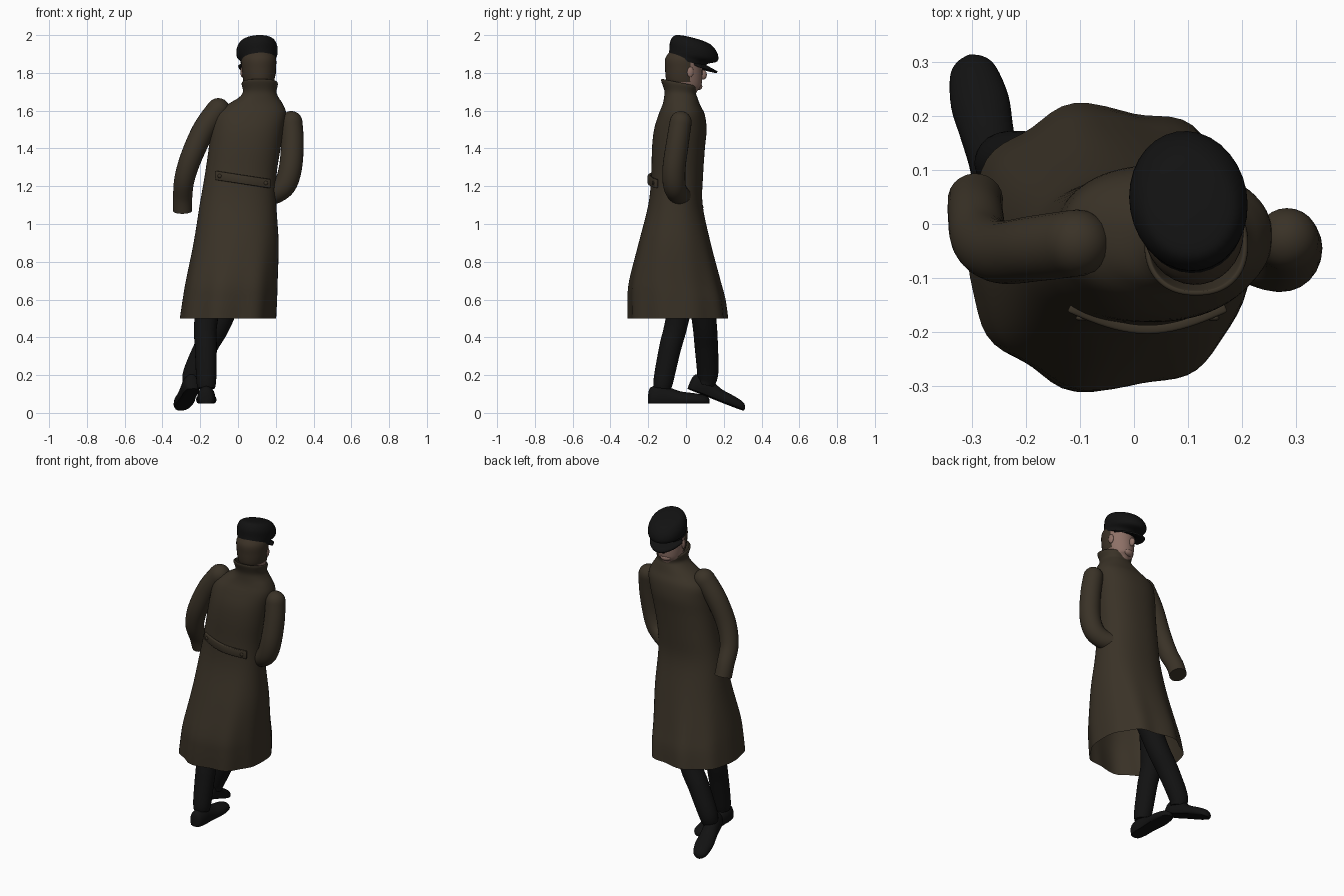
import bpy, bmesh, math
from mathutils import Vector, Matrix, Euler

cube = bpy.data.objects.get("Cube")
if cube:
    bpy.data.objects.remove(cube, do_unlink=True)


def material(name, rgb):
    m = bpy.data.materials.new(name)
    m.use_nodes = True
    m.diffuse_color = (*rgb, 1)
    bsdf = m.node_tree.nodes["Principled BSDF"]
    bsdf.inputs["Base Color"].default_value = (*rgb, 1)
    bsdf.inputs["Roughness"].default_value = 0.8
    return m


COAT = material("olive brown wool", (0.042, 0.032, 0.020))
BLACK = material("black cloth", (0.006, 0.006, 0.006))
SKIN = material("skin", (0.27, 0.165, 0.135))
HAIR = material("brown hair", (0.045, 0.032, 0.020))


def spline(keys, steps):
    """Smooth curve through tuples of any length."""
    k = [Vector(p) for p in keys]
    k = [k[0]] + k + [k[-1]]
    out = []
    for a, b, c, d in zip(k, k[1:], k[2:], k[3:]):
        for i in range(steps):
            t = i / steps
            out.append((b * 2 + (c - a) * t + (a * 2 - b * 5 + c * 4 - d) * t**2
                        + (b * 3 - a - c * 3 + d) * t**3) * 0.5)
    return out + [k[-1]]


def finish(name, bm, mats, matrix=None, angle=50):
    bmesh.ops.recalc_face_normals(bm, faces=bm.faces)
    if matrix:
        bm.transform(matrix)
    me = bpy.data.meshes.new(name)
    bm.to_mesh(me)
    bm.free()
    ob = bpy.data.objects.new(name, me)
    bpy.context.collection.objects.link(ob)
    for m in mats:
        me.materials.append(m)
    bpy.ops.object.select_all(action="DESELECT")
    ob.select_set(True)
    bpy.context.view_layer.objects.active = ob
    bpy.ops.object.shade_smooth_by_angle(angle=math.radians(angle))
    return ob


def skin_rings(rings, start=True, end=True, closed=True):
    """Bridge rings of points into a surface, with optional end caps."""
    bm = bmesh.new()
    vs = [[bm.verts.new(p) for p in r] for r in rings]
    n = len(vs[0])
    for a, b in zip(vs, vs[1:]):
        for i in range(n if closed else n - 1):
            j = (i + 1) % n
            bm.faces.new((a[i], a[j], b[j], b[i]))
    if start:
        bm.faces.new(vs[0][::-1])
    if end:
        bm.faces.new(vs[-1])
    return bm


def angles(n):
    return [-math.pi + 2 * math.pi * i / n for i in range(n)]


def ellipse(z, cx, cy, rx, ry, n=32):
    return [Vector((cx + rx * math.cos(t), cy + ry * math.sin(t), z)) for t in angles(n)]


def tube(name, keys, mat, round_start=False, round_end=False, n=24):
    """Round limb along (x, y, z, radius) keys."""
    pts = spline(keys, 6)

    def dome(tip, inner):
        d = (tip.xyz - inner.xyz).normalized()
        return [Vector((*(tip.xyz + d * tip.w * math.sin(a)), tip.w * math.cos(a)))
                for a in (0.3, 0.6, 0.9, 1.2, 1.45)]
    if round_end:
        pts = pts + dome(pts[-1], pts[-2])
    if round_start:
        pts = dome(pts[0], pts[1])[::-1] + pts
    rings, side, last = [], Vector((1, 0, 0)), len(pts) - 1
    for i, p in enumerate(pts):
        d = (pts[min(i + 1, last)].xyz - pts[max(i - 1, 0)].xyz).normalized()
        side = (side - d * side.dot(d)).normalized()
        up = d.cross(side)
        rings.append([p.xyz + (side * math.cos(t) + up * math.sin(t)) * p.w for t in angles(n)])
    return finish(name, skin_rings(rings), [mat])


# Long coat: z, centre x, centre y, half width, half depth, hem flare, collar tilt
coat_keys = [
    (0.50, -0.053, -0.043, 0.255, 0.260, 1, 0), (0.60, -0.043, -0.050, 0.250, 0.255, 0.8, 0),
    (0.70, -0.033, -0.059, 0.243, 0.239, 0.6, 0), (0.90, -0.010, -0.060, 0.225, 0.190, 0.2, 0),
    (1.10, 0.000, -0.056, 0.203, 0.144, 0, 0), (1.25, 0.013, -0.047, 0.190, 0.137, 0, 0),
    (1.40, 0.035, -0.040, 0.190, 0.140, 0, 0), (1.50, 0.050, -0.030, 0.192, 0.139, 0, 0),
    (1.58, 0.065, -0.023, 0.190, 0.122, 0, 0), (1.63, 0.090, -0.025, 0.150, 0.100, 0, 0),
    (1.67, 0.110, -0.028, 0.105, 0.088, 0, 0), (1.70, 0.115, -0.031, 0.089, 0.084, 0, 0.1),
    (1.74, 0.115, -0.037, 0.096, 0.095, 0, 0.2), (1.75, 0.115, -0.037, 0.090, 0.089, 0, 0.2),
    (1.74, 0.115, -0.037, 0.084, 0.084, 0, 0.2), (1.68, 0.115, -0.031, 0.074, 0.076, 0, 0.1)]


def coat_ring(k):
    z, cx, cy, rx, ry, flare, tilt = k
    ring = []
    for t in angles(72):
        c, s = math.cos(t), math.sin(t)
        x = math.copysign(abs(c) ** 0.88, c)
        y = math.copysign(abs(s) ** 0.88, s)
        fold = 1 + 0.04 * flare * math.cos(8 * abs(t) - 7.8) * abs(s)
        ring.append(Vector((cx + rx * x * fold, cy + ry * y * fold, z - tilt * ry * y)))
    return ring


finish("coat", skin_rings([coat_ring(k) for k in spline(coat_keys, 4)], False, False), [COAT])

# Sleeves: one hanging, one with its end tucked into the pocket
tube("right_sleeve", [(-0.105, -0.035, 1.605, 0.062), (-0.18, -0.045, 1.50, 0.061),
                      (-0.245, -0.052, 1.36, 0.058), (-0.283, -0.03, 1.24, 0.054),
                      (-0.293, 0.02, 1.14, 0.051), (-0.293, 0.045, 1.07, 0.051)],
     COAT, round_start=True)
tube("left_sleeve", [(0.283, -0.028, 1.54, 0.058), (0.288, -0.045, 1.43, 0.060),
                     (0.278, -0.063, 1.30, 0.061), (0.25, -0.062, 1.21, 0.060),
                     (0.20, -0.045, 1.165, 0.056), (0.15, -0.02, 1.15, 0.052)],
     COAT, round_start=True, round_end=True)

# Half belt with a button at each end
def belt_point(u, v):
    return Vector((-0.12 + 0.29 * u, -0.155 - 0.04 * math.sin(math.pi * u),
                   1.258 - 0.045 * u + 0.024 * v))


belt = finish("half_belt", skin_rings([[belt_point(i / 20, v) for v in (-1, 1)]
              for i in range(21)], False, False, False), [COAT])
solid = belt.modifiers.new("thickness", "SOLIDIFY")
solid.thickness, solid.offset = 0.016, 0
bevel = belt.modifiers.new("soft edge", "BEVEL")
bevel.width, bevel.segments = 0.004, 2
for i, u in enumerate((0.08, 0.92)):
    bm = bmesh.new()
    bmesh.ops.create_uvsphere(bm, u_segments=16, v_segments=8, radius=0.011)
    place = Matrix.Translation(belt_point(u, 0) - Vector((0, 0.009, 0)))
    finish(f"belt_button_{i + 1}", bm, [COAT], place @ Matrix.Diagonal((1, 0.5, 1, 1)))

# Trouser legs
tube("standing_leg", [(-0.10, 0.02, 0.85, 0.075), (-0.168, -0.045, 0.50, 0.062),
                      (-0.170, -0.085, 0.34, 0.058), (-0.168, -0.118, 0.18, 0.053),
                      (-0.168, -0.125, 0.13, 0.046)], BLACK)
tube("stepping_leg", [(0.04, 0.05, 0.85, 0.075), (-0.09, 0.095, 0.50, 0.065),
                      (-0.165, 0.107, 0.36, 0.062), (-0.235, 0.115, 0.21, 0.056),
                      (-0.245, 0.105, 0.15, 0.045)], BLACK)

# Shoes: distance from heel, half width, height
shoe_keys = [(0, 0.012, 0.05), (0.012, 0.036, 0.085), (0.06, 0.046, 0.095), (0.11, 0.046, 0.085),
             (0.17, 0.050, 0.064), (0.23, 0.054, 0.056), (0.29, 0.044, 0.046),
             (0.315, 0.028, 0.034), (0.325, 0.008, 0.02)]


def shoe(name, place, pitch, yaw):
    rings = [[Vector((w * math.cos(t), y, max(0, h * (0.35 + 0.65 * math.sin(t)))))
              for t in angles(24)] for y, w, h in spline(shoe_keys, 4)]
    turn = Euler((math.radians(pitch), 0, math.radians(yaw))).to_matrix().to_4x4()
    finish(name, skin_rings(rings), [BLACK], Matrix.Translation(place) @ turn)


shoe("standing_shoe", (-0.168, -0.2, 0.05), 0, 0)
shoe("stepping_shoe", (-0.235, 0.01, 0.128), -21, 13)

# Head with neck; hair covers the back
HEAD = Matrix.Translation((0.108, 0, 0)) @ Matrix.Rotation(math.radians(10), 4, "Z")
head_keys = [(1.64, 0, -0.025, 0.066, 0.066), (1.70, 0, -0.015, 0.068, 0.072),
             (1.725, 0, -0.003, 0.072, 0.082), (1.76, 0, -0.010, 0.082, 0.095),
             (1.82, 0, -0.012, 0.090, 0.099), (1.88, 0, -0.010, 0.090, 0.099),
             (1.93, 0, 0.0, 0.060, 0.070)]
bm = skin_rings([ellipse(*k) for k in spline(head_keys, 6)])
for f in bm.faces:
    c = f.calc_center_median()
    f.material_index = int(c.y < 0.005 and c.z > 1.752)
finish("head", bm, [SKIN, HAIR], HEAD)


def blob(name, place, size, mat):
    bm = bmesh.new()
    bmesh.ops.create_uvsphere(bm, u_segments=16, v_segments=10, radius=1)
    finish(name, bm, [mat], HEAD @ Matrix.Translation(place) @ Matrix.Diagonal((*size, 1)))


blob("nose", (0, 0.092, 1.79), (0.014, 0.02, 0.026), SKIN)
blob("chin", (0, 0.065, 1.728), (0.035, 0.022, 0.02), SKIN)
for side, x in (("left", 0.086), ("right", -0.086)):
    blob(side + "_ear", (x, 0.008, 1.805), (0.009, 0.018, 0.028), SKIN)

# Flat cap, tipped forward
cap_keys = [(0, 0, 0, 0.093, 0.102), (0.02, 0, 0.008, 0.096, 0.108), (0.045, 0, 0.030, 0.107, 0.132),
            (0.085, 0, 0.022, 0.107, 0.130), (0.118, 0, 0.008, 0.088, 0.105),
            (0.130, 0, 0.0, 0.055, 0.07), (0.134, 0, 0.0, 0.012, 0.015)]
tip = Matrix.Translation((0, 0, 1.857)) @ Matrix.Rotation(math.radians(-14), 4, "X")
finish("cap", skin_rings([ellipse(*k) for k in spline(cap_keys, 4)]), [BLACK], HEAD @ tip)

# Cap peak
rows = []
for s in (0, 0.33, 0.67, 1):
    rows.append([Vector(((0.086 + 0.018 * s) * math.cos(a), 0.085 * math.sin(a)
                         + 0.082 * s * math.sin(a), 1.848 - 0.045 * s * math.sin(a)))
                 for a in (math.radians(18 + 9 * i) for i in range(17))])
peak = finish("cap_peak", skin_rings(rows, False, False, False), [BLACK], HEAD)
solid = peak.modifiers.new("thickness", "SOLIDIFY")
solid.thickness, solid.offset = 0.01, 0
